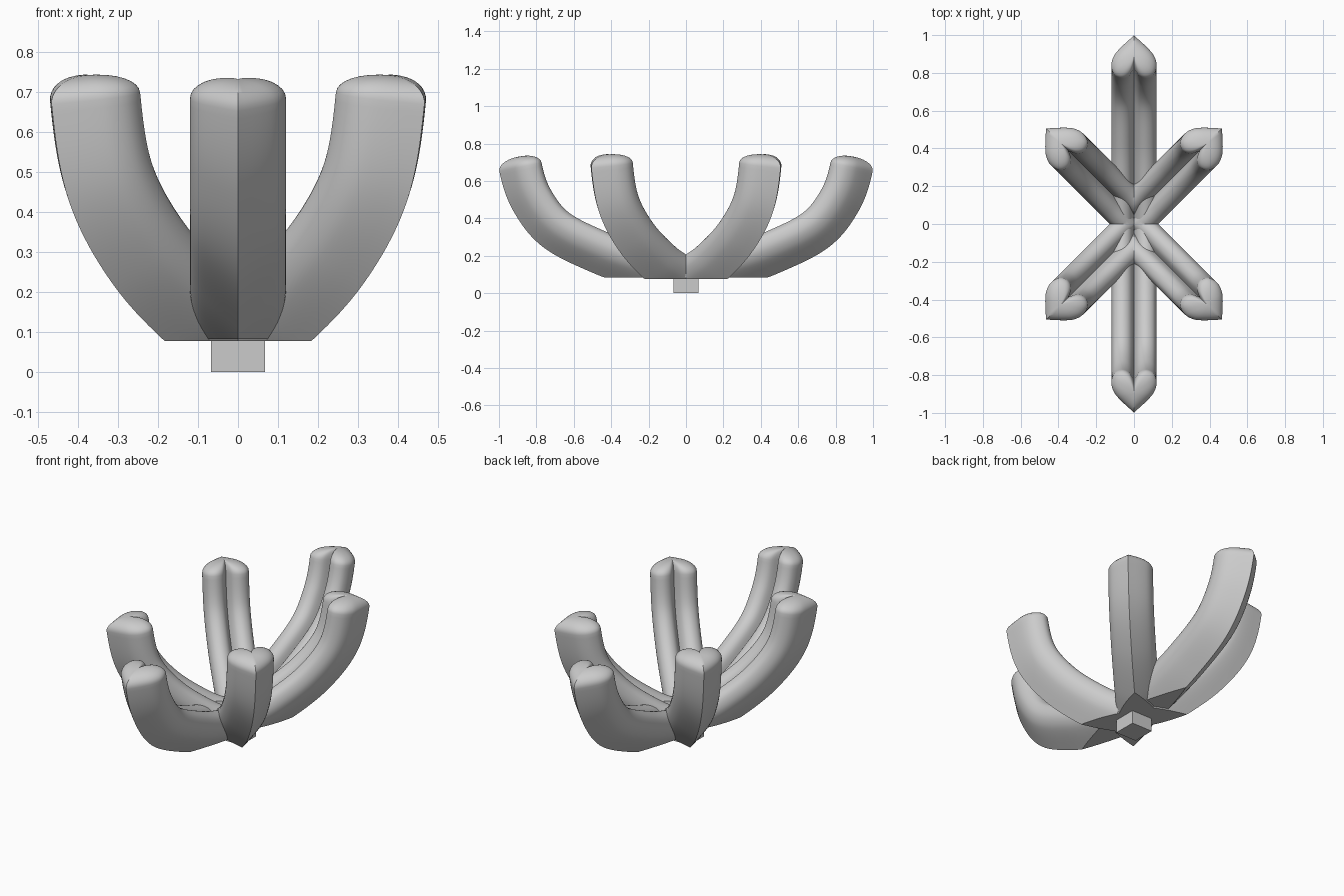
import bpy, bmesh, math
from mathutils import Vector

if "Cube" in bpy.data.objects:
    bpy.data.objects.remove(bpy.data.objects["Cube"])


def spline(pts, n):
    """Smooth curve through pts; first and last points only steer the ends."""
    p = [Vector(q) for q in pts]
    out = []
    for a, b, c, d in zip(p, p[1:], p[2:], p[3:]):
        for k in range(n):
            t = k / n
            out.append(0.5 * (2 * b + (c - a) * t + (2 * a - 5 * b + 4 * c - d) * t * t
                              + (3 * b - a - 3 * c + d) * t ** 3))
    return out + [p[-2]]


# Heart cross-section: u = sideways, v = outward (tip at +v, notch at -v)
half = spline([(-0.035, 0.148), (0, 0.115), (0.07, 0.05), (0.106, 0.005), (0.12, -0.045),
               (0.105, -0.095), (0.065, -0.115), (0.025, -0.1), (0, -0.055), (-0.01, -0.02)], 4)
heart = half + [Vector((-q.x, q.y)) for q in half[-2:0:-1]]


def make_arm(name, path, angle, origin_y, floor, cuts, mirror):
    d = Vector((math.cos(angle), math.sin(angle), 0))
    side = Vector((-d.y, d.x, 0))
    up = Vector((0, 0, 1))
    centre = spline(path, 10)
    bm = bmesh.new()
    rings = []

    def ring(c, t, s):
        n = Vector((t.y, -t.x))
        verts = []
        for h in heart:
            q = c + n * h.y * s
            verts.append(bm.verts.new(d * q.x + up * q.y + side * h.x * s
                                      + Vector((0, origin_y, 0))))
        rings.append(verts)

    for i, c in enumerate(centre):
        a, b = centre[max(i - 1, 0)], centre[min(i + 1, len(centre) - 1)]
        t = (b - a).normalized()
        ring(c, t, 1)
    # Rounded cap
    for k in range(1, 9):
        f = math.radians(k * 10.8)
        ring(centre[-1] + t * 0.056 * math.sin(f), t, math.cos(f) ** 0.9)
    m = len(heart)
    for a, b in zip(rings, rings[1:]):
        for j in range(m):
            bm.faces.new((a[j], a[(j + 1) % m], b[(j + 1) % m], b[j]))
    bm.faces.new(rings[0])
    bm.faces.new(rings[-1])
    bmesh.ops.recalc_face_normals(bm, faces=bm.faces)

    # Flat underside, then trim to the symmetry planes
    def cut(co, no):
        return bmesh.ops.bisect_plane(bm, geom=bm.verts[:] + bm.edges[:] + bm.faces[:],
                                      plane_co=co, plane_no=no, clear_inner=True)
    res = cut((0, 0, floor), (0, 0, 1))
    edges = [e for e in res['geom_cut'] if isinstance(e, bmesh.types.BMEdge)]
    bmesh.ops.triangle_fill(bm, edges=edges, use_beauty=True, normal=(0, 0, -1))
    for no in cuts:
        cut((0, 0, 0), no)
    bmesh.ops.recalc_face_normals(bm, faces=bm.faces)

    me = bpy.data.meshes.new(name)
    bm.to_mesh(me)
    bm.free()
    ob = bpy.data.objects.new(name, me)
    bpy.context.collection.objects.link(ob)
    bpy.ops.object.select_all(action='DESELECT')
    bpy.context.view_layer.objects.active = ob
    ob.select_set(True)
    mod = ob.modifiers.new("Mirror", 'MIRROR')
    mod.use_axis = mirror
    mod.merge_threshold = 0.0005
    bpy.ops.object.modifier_apply(modifier=mod.name)
    bpy.ops.object.shade_smooth_by_angle(angle=math.radians(35))
    return ob


# Two long arms, front and back
make_arm("long_arms",
         [(-0.35, 0.0), (-0.1, 0.055), (0.25, 0.145), (0.47, 0.222), (0.697, 0.34),
          (0.825, 0.5), (0.885, 0.675), (0.895, 0.85)],
         math.pi / 2, 0, 0.083, [(0, 1, 0)], (False, True, False))

# Four short diagonal arms
make_arm("diagonal_arms",
         [(-0.5, -0.24), (-0.3, -0.1), (0.0, 0.07), (0.175, 0.16), (0.36, 0.30),
          (0.493, 0.475), (0.545, 0.685), (0.55, 0.88)],
         math.pi / 4, 0.04, 0.077, [(1, 0, 0), (0, 1, 0)], (True, True, False))

# Square peg under the centre
bpy.ops.mesh.primitive_cube_add(size=1, location=(0, 0, 0.05))
peg = bpy.context.object
peg.name = "base_peg"
peg.scale = (0.134, 0.134, 0.1)
